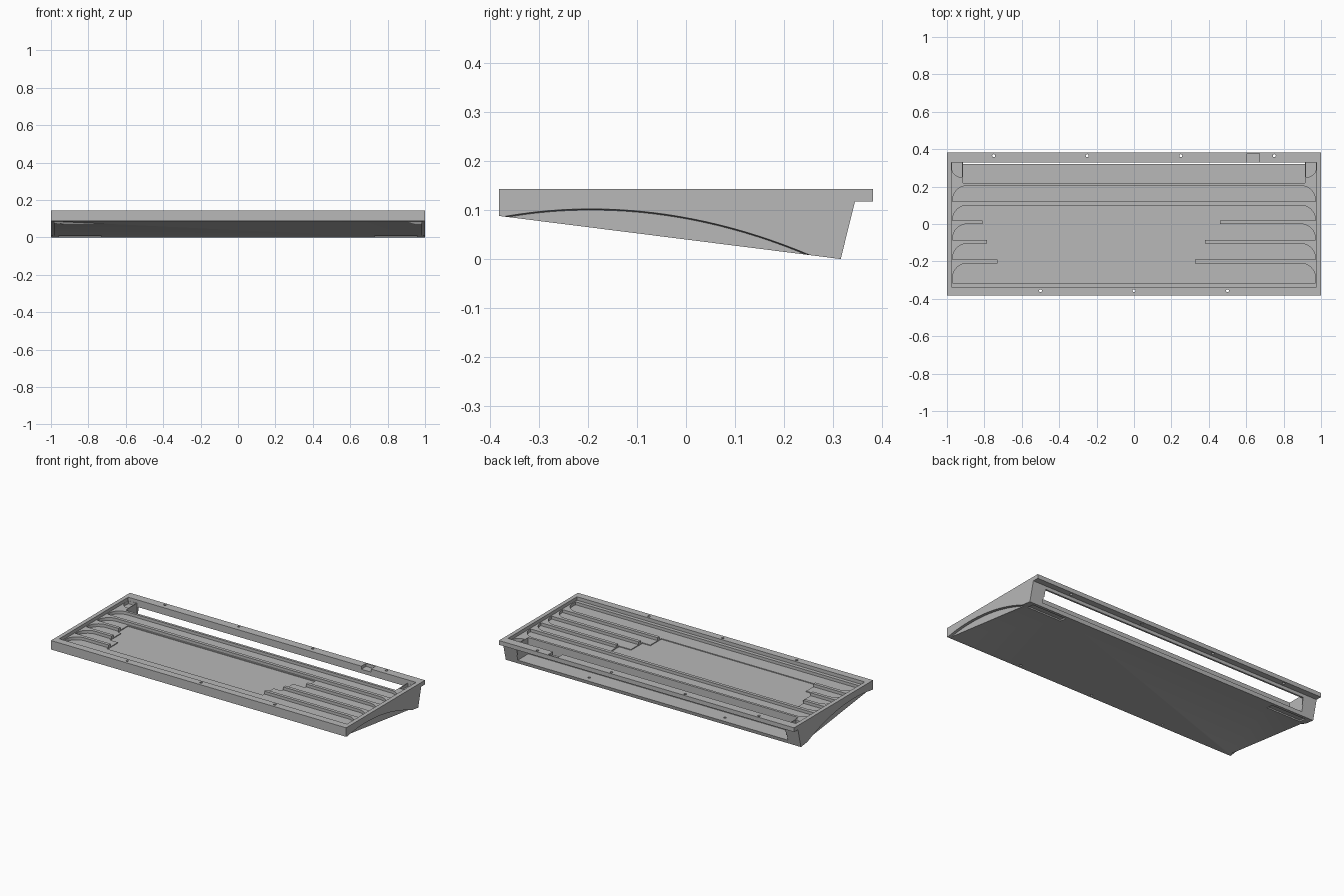
import bpy, math

if "Cube" in bpy.data.objects:
    bpy.data.objects.remove(bpy.data.objects["Cube"])

grey = bpy.data.materials.new("grey_plastic")
grey.diffuse_color = (0.48, 0.48, 0.48, 1)
grey.use_nodes = True
grey.node_tree.nodes["Principled BSDF"].inputs["Base Color"].default_value = grey.diffuse_color


def prism(name, pts, a, b, axis="z"):
    """Extrude an outline along z (points are x, y) or along x (points are y, z)."""
    def at(p, h):
        return (p[0], p[1], h) if axis == "z" else (h, p[0], p[1])
    n = len(pts)
    verts = [at(p, a) for p in pts] + [at(p, b) for p in pts]
    faces = [list(range(n))[::-1], list(range(n, 2 * n))]
    faces += [[i, (i + 1) % n, n + (i + 1) % n, n + i] for i in range(n)]
    me = bpy.data.meshes.new(name)
    me.from_pydata(verts, [], faces)
    me.materials.append(grey)
    ob = bpy.data.objects.new(name, me)
    bpy.context.collection.objects.link(ob)
    # make the normals point outward whatever the outline direction
    bpy.context.view_layer.objects.active = ob
    bpy.ops.object.select_all(action="DESELECT")
    ob.select_set(True)
    bpy.ops.object.mode_set(mode="EDIT")
    bpy.ops.mesh.select_all(action="SELECT")
    bpy.ops.mesh.normals_make_consistent(inside=False)
    bpy.ops.object.mode_set(mode="OBJECT")
    return ob


def rect(x0, x1, y0, y1):
    return [(x0, y0), (x1, y0), (x1, y1), (x0, y1)]


def circle(x, y, r, n=16):
    return [(x + r * math.cos(2 * math.pi * i / n),
             y + r * math.sin(2 * math.pi * i / n)) for i in range(n)]


def arc(x, y, r, a0, a1, n=8):
    return [(x + r * math.cos(math.radians(a0 + (a1 - a0) * i / n)),
             y + r * math.sin(math.radians(a0 + (a1 - a0) * i / n))) for i in range(n + 1)]


def cut(cutter):
    mod = case.modifiers.new("cut", "BOOLEAN")
    mod.operation, mod.solver, mod.object = "DIFFERENCE", "EXACT", cutter
    bpy.context.view_layer.objects.active = case
    bpy.ops.object.modifier_apply(modifier=mod.name)
    bpy.data.objects.remove(cutter)


# wedge body with an overhanging rear lip
case = prism("keyboard_case", [(-0.382, 0.088), (0.316, 0), (0.345, 0.117),
                               (0.382, 0.117), (0.382, 0.143), (-0.382, 0.143)], -1, 1, "x")

# shallow tray inside the rim
cut(prism("tray", rect(-0.975, 0.975, -0.337, 0.33), 0.122, 0.2))

# row channels, rounded at the rear corners
for y0, y1 in [(-0.315, -0.21), (-0.19, -0.105), (-0.085, 0.0), (0.02, 0.1), (0.12, 0.205)]:
    r = 0.078
    cut(prism("row_channel", [(-0.97, y0), (0.97, y0)]
              + arc(0.97 - r, y1 - r, r, 0, 90)
              + arc(-0.97 + r, y1 - r, r, 90, 180), 0.104, 0.2))

# stepped recess in the middle
cut(prism("middle_recess", [(-0.73, -0.225), (0.325, -0.225), (0.325, -0.12), (0.38, -0.12),
                            (0.38, -0.01), (0.46, -0.01), (0.46, 0.092), (-0.81, 0.092),
                            (-0.81, -0.01), (-0.785, -0.01), (-0.785, -0.12), (-0.73, -0.12)],
          0.099, 0.2))

# deep rear bay, its long wall opening and the corner pockets
cut(prism("rear_bay", rect(-0.915, 0.915, 0.22, 0.33), 0.022, 0.2))
cut(prism("rear_opening", rect(-0.91, 0.91, 0.3, 0.4), 0.0225, 0.1))
for s in (-1, 1):
    pocket = [(0.92, 0.329), (0.92, 0.25)] + arc(0.925, 0.3, 0.049, -85, 0) + [(0.974, 0.329)]
    cut(prism("corner_pocket", [(s * x, y) for x, y in pocket], 0.104, 0.2))

# cable notch in the rear rim
cut(prism("cable_notch", rect(0.605, 0.67, 0.325, 0.376), 0.124, 0.2))

# screw holes through the rims and blind holes in the bay
for x in (-0.75, -0.25, 0.25, 0.75):
    cut(prism("rear_hole", circle(x, 0.365, 0.008), -0.1, 0.2))
for x in (-0.5, 0, 0.5):
    cut(prism("front_hole", circle(x, -0.357, 0.008), -0.1, 0.2))
for x in (-0.46, 0.46):
    cut(prism("bay_hole", circle(x, 0.28, 0.008), 0.014, 0.05))


# curved reliefs along the lower sides, with a slanted upper edge
def relief_curve(lift):
    pts = []
    for i in range(25):
        y = -0.39 + 0.645 * i / 24
        t = y + 0.195
        k = 0.47 if t > 0 else 0.5
        pts.append((y, 0.104 - k * t * t + lift))
    return pts


for s in (-1, 1):
    side = prism("side_relief", relief_curve(0) + [(0.255, -0.05), (-0.39, -0.05)],
                 s * 0.985, s * 1.01, "x")
    for v in side.data.vertices:
        if abs(v.co.x) < 1 and v.co.z > -0.04:
            v.co.z -= 0.004
    cut(side)

# foot recesses under the rear corners
for s in (-1, 1):
    cut(prism("foot_recess", [(0.25, 0.0165), (0.25, -0.02), (0.295, -0.02), (0.295, 0.011)],
              s * 0.73, s * 0.96, "x"))

# smooth the curved walls and keep the edges sharp
bpy.ops.object.select_all(action="DESELECT")
case.select_set(True)
bpy.context.view_layer.objects.active = case
bpy.ops.object.shade_smooth_by_angle(angle=math.radians(30))
